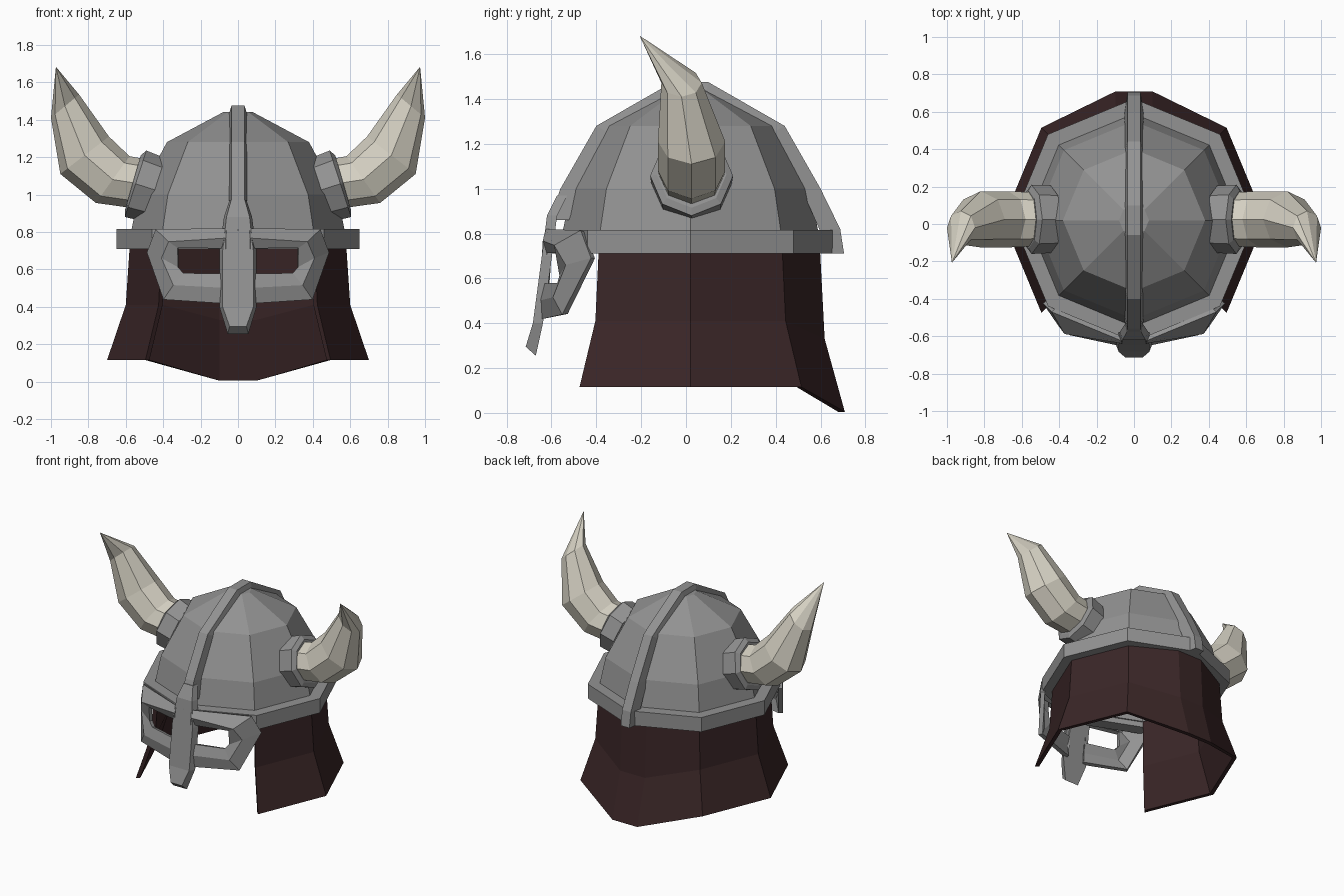
import bpy, bmesh, math

if "Cube" in bpy.data.objects:
    bpy.data.objects.remove(bpy.data.objects["Cube"])

CY = 0.02  # y of the helmet axis


def material(name, rgb):
    m = bpy.data.materials.new(name)
    m.diffuse_color = (*rgb, 1)
    m.use_nodes = True
    m.node_tree.nodes["Principled BSDF"].inputs["Base Color"].default_value = m.diffuse_color
    return m


STEEL = material("grey_steel", (0.29, 0.29, 0.29))
BONE = material("pale_horn", (0.66, 0.63, 0.54))
LEATHER = material("dark_leather", (0.042, 0.019, 0.020))


def finish(bm, name, mat):
    bmesh.ops.recalc_face_normals(bm, faces=bm.faces[:])
    me = bpy.data.meshes.new(name)
    bm.to_mesh(me)
    bm.free()
    me.materials.append(mat)
    ob = bpy.data.objects.new(name, me)
    bpy.context.collection.objects.link(ob)
    return ob


def loft(name, sections, mat, cap_start=True, cap_end=True, wrap=False, ring=True):
    """Skin a row of equal-length sections with quads."""
    bm = bmesh.new()
    rows = [[bm.verts.new(p) for p in s] for s in sections]
    pairs = list(zip(rows, rows[1:])) + ([(rows[-1], rows[0])] if wrap else [])
    n = len(rows[0])
    for a, b in pairs:
        for i in range(n if ring else n - 1):
            j = (i + 1) % n
            bm.faces.new((a[i], a[j], b[j], b[i]))
    if cap_start:
        bm.faces.new(rows[0])
    if cap_end:
        bm.faces.new(rows[-1])
    return finish(bm, name, mat)


def solidify(ob, thickness, offset):
    m = ob.modifiers.new("thickness", 'SOLIDIFY')
    m.thickness, m.offset = thickness, offset


def octagon(r, z):
    return [(r * math.cos(k * math.pi / 4), CY + r * math.sin(k * math.pi / 4), z)
            for k in range(8)]


# Eight-sided dome
dome = loft("dome", [octagon(r, z) for r, z in
            ((0.57, 0.75), (0.57, 0.81), (0.53, 1.0), (0.38, 1.28), (0.08, 1.44))],
            STEEL, cap_start=False)
solidify(dome, 0.03, -1)

# Brow band
loft("brow_band", [octagon(r, z) for r, z in
     ((0.65, 0.71), (0.65, 0.815), (0.55, 0.815), (0.55, 0.71))],
     STEEL, False, False, wrap=True)

# Crest strip over the dome, front to back: (distance from axis, height)
half = [(0.58, 1.0), (0.42, 1.28), (0.08, 1.475)]
path = [(-0.63, 0.86)] + [(-r, z) for r, z in half] + \
       [(r, z) for r, z in reversed(half)] + [(0.668, 0.82), (0.685, 0.71)]
strip = []
for r, z in path:
    ri, zi = r * 0.86, z - 0.05 * max(0, (z - 0.9) / 0.57)
    strip.append([(-0.035, CY + r, z), (0.035, CY + r, z),
                  (0.05, CY + ri, zi), (-0.05, CY + ri, zi)])
loft("crest_strip", strip, STEEL)

# Nose guard: height, half width, front y
nose = []
for z, w, y in ((0.97, 0.045, -0.575), (0.88, 0.075, -0.62), (0.70, 0.10, -0.643),
                (0.40, 0.10, -0.683), (0.295, 0.055, -0.715)):
    drop = 0.04 if z < 0.35 else 0
    nose.append([(-w * 0.82, y, z), (w * 0.82, y, z),
                 (w, y + 0.045, z - drop), (-w, y + 0.045, z - drop)])
loft("nose_guard", nose, STEEL)

# Eye guards: loops from outer outline to eye hole
outer = [(0.06, -0.615, 0.81), (0.43, -0.46, 0.81), (0.475, -0.415, 0.69),
         (0.39, -0.54, 0.44), (0.07, -0.635, 0.42)]
ridge = [(0.07, -0.625, 0.765), (0.365, -0.575, 0.745), (0.40, -0.525, 0.66),
         (0.34, -0.58, 0.515), (0.07, -0.64, 0.50)]
hole = [(0.08, -0.61, 0.715), (0.32, -0.555, 0.72), (0.32, -0.55, 0.61),
        (0.29, -0.56, 0.575), (0.08, -0.62, 0.575)]
for side, s in (("right", 1), ("left", -1)):
    loops = [[(s * x, y, z) for x, y, z in loop] for loop in (outer, ridge, hole)]
    solidify(loft("eye_guard_" + side, loops, STEEL, False, False), 0.03, 0)

# Leather neck curtain: columns round the octagon, open at the front
columns = []
for deg in (-45, 0, 45, 86, 94, 135, 180, 225):
    a = math.radians(deg)
    back = 80 < deg < 100
    rows = [(0.575, 0.76), (0.58, 0.71), (0.60, 0.33 if back else 0.41),
            (0.69 if back else 0.70, 0.005 if back else 0.115)]
    sect = []
    for inset, seq in ((0, rows), (0.03, rows[::-1])):
        for r, z in seq:
            x = math.copysign(0.1, math.cos(a)) if back else (r - inset) * math.cos(a)
            sect.append((x, CY + (r - inset) * math.sin(a), max(z, 0)))
    columns.append(sect)
loft("neck_curtain", columns, LEATHER)


def tilted_ring(s, up, low, y, ry):
    """Eight-sided ring between an upper and a lower (x, z) point."""
    cx, cz = (up[0] + low[0]) / 2, (up[1] + low[1]) / 2
    ux, uz = (up[0] - low[0]) / 2, (up[1] - low[1]) / 2
    ring = []
    for k in range(8):
        c, d = math.cos(k * math.pi / 4), math.sin(k * math.pi / 4)
        ring.append((s * (cx + ux * c), y + ry * d, cz + uz * c))
    return ring


# Horns and their collars
collar = [((0.39, 1.195), (0.50, 0.855), 0.025, 0.18),
          ((0.49, 1.235), (0.605, 0.88), 0.025, 0.185),
          ((0.52, 1.21), (0.605, 0.915), 0.025, 0.155)]
horn = [((0.50, 1.19), (0.58, 0.93), 0.025, 0.145),
        ((0.58, 1.205), (0.76, 0.955), 0.025, 0.15),
        ((0.69, 1.31), (0.95, 1.11), 0.025, 0.15),
        ((0.85, 1.535), (1.0, 1.41), -0.02, 0.09),
        ((0.972, 1.681), (0.974, 1.679), -0.205, 0.001)]
for side, s in (("right", 1), ("left", -1)):
    loft("horn_collar_" + side, [tilted_ring(s, *c) for c in collar], STEEL)
    loft("horn_" + side, [tilted_ring(s, *h) for h in horn], BONE)
